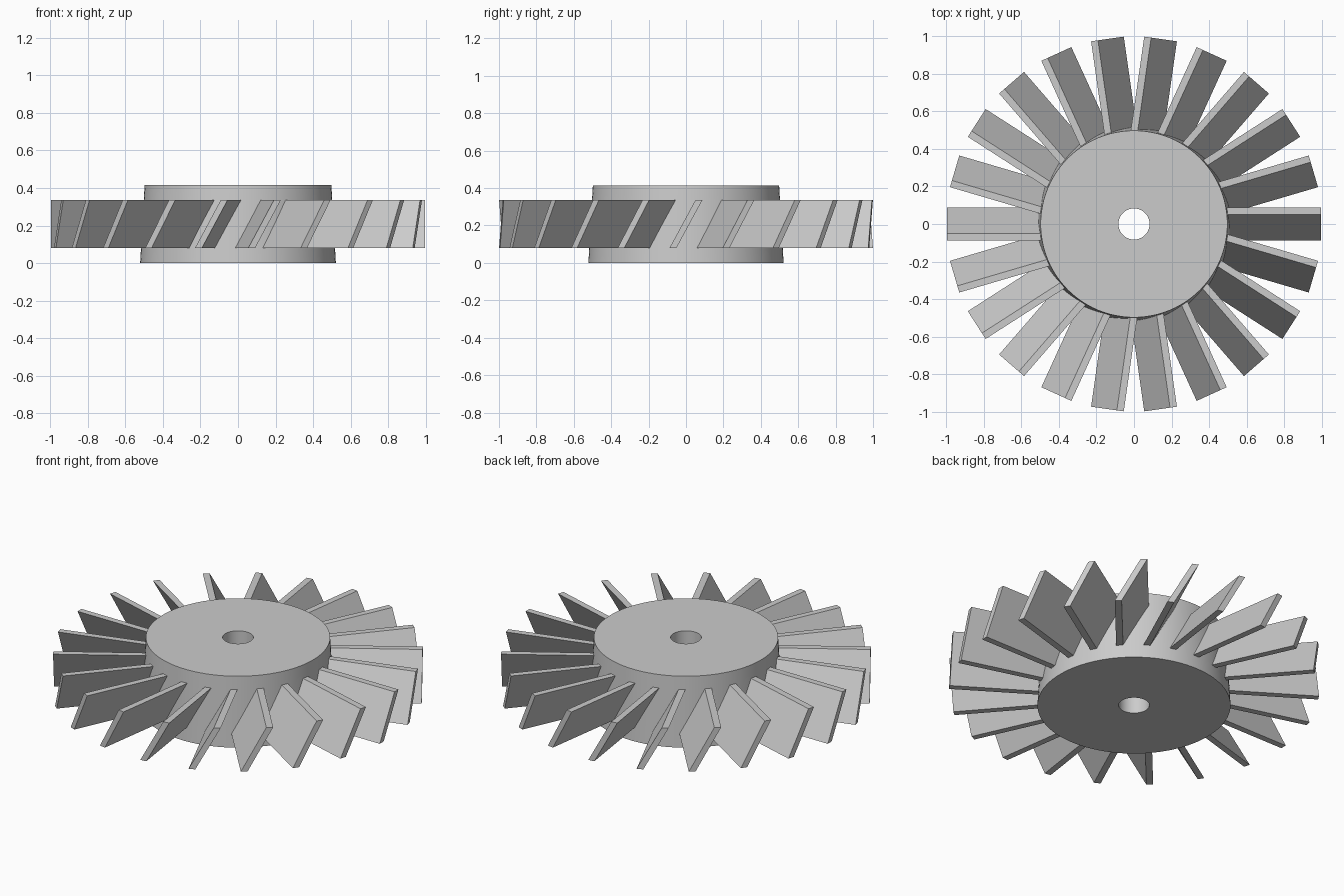
import bpy
import bmesh
from math import pi, tau, radians
from mathutils import Matrix, Vector

cube = bpy.data.objects.get("Cube")
if cube:
    bpy.data.objects.remove(cube, do_unlink=True)

# Sizes
BLADES = 22
HUB_BASE_R, HUB_TOP_R, HUB_H, BORE_R = 0.522, 0.498, 0.415, 0.083
BLADE_IN, BLADE_OUT = 0.45, 0.997
BLADE_Z0, BLADE_Z1 = 0.08, 0.337
HALF_SPAN, THICK = 0.088, 0.037

metal = bpy.data.materials.new("grey_metal")
metal.use_nodes = True
metal.diffuse_color = (0.6, 0.6, 0.6, 1)
metal.node_tree.nodes["Principled BSDF"].inputs["Base Color"].default_value = (0.6, 0.6, 0.6, 1)


def mesh_from(bm, name):
    bmesh.ops.recalc_face_normals(bm, faces=bm.faces)
    mesh = bpy.data.meshes.new(name)
    bm.to_mesh(mesh)
    bm.free()
    mesh.materials.append(metal)
    return mesh


def add_object(name, mesh):
    obj = bpy.data.objects.new(name, mesh)
    bpy.context.collection.objects.link(obj)
    return obj


# Hub: tapered disc with a bore, turned from its profile
bm = bmesh.new()
profile = [(BORE_R, 0), (HUB_BASE_R, 0), (HUB_TOP_R, HUB_H), (BORE_R, HUB_H)]
verts = [bm.verts.new((r, 0, z)) for r, z in profile]
edges = [bm.edges.new((verts[i], verts[(i + 1) % 4])) for i in range(4)]
bmesh.ops.spin(bm, geom=verts + edges, cent=(0, 0, 0), axis=(0, 0, 1),
               angle=tau, steps=96, use_merge=True)
bmesh.ops.remove_doubles(bm, verts=bm.verts, dist=0.0001)
hub = add_object("hub", mesh_from(bm, "hub"))
bpy.context.view_layer.objects.active = hub
hub.select_set(True)
bpy.ops.object.shade_smooth_by_angle(angle=radians(30))
hub.select_set(False)

# Blade: a slanted slab, its section sheared so the top leans sideways
bm = bmesh.new()
bmesh.ops.create_cube(bm, size=1)
lean = HALF_SPAN - THICK / 2
for v in bm.verts:
    x, y, z = v.co
    v.co = Vector((
        BLADE_OUT if x > 0 else BLADE_IN,
        y * THICK + (lean if z > 0 else -lean),
        BLADE_Z1 if z > 0 else BLADE_Z0,
    ))
blade_mesh = mesh_from(bm, "blade")

# Ring of blades around the hub
for i in range(BLADES):
    blade = add_object(f"blade_{i + 1}", blade_mesh)
    blade.matrix_world = Matrix.Rotation(tau * i / BLADES, 4, "Z")
